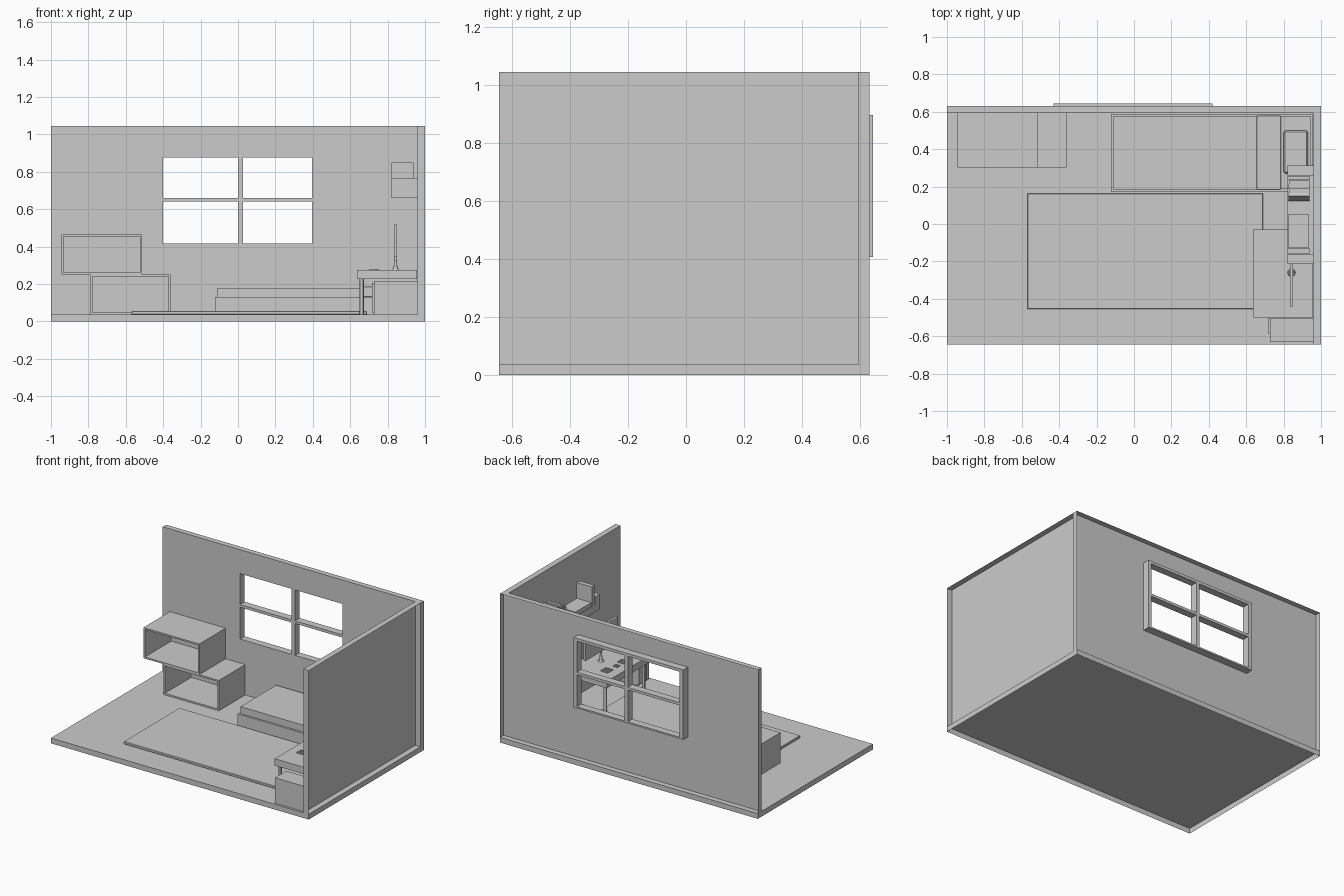
import bpy, bmesh, math
from mathutils import Vector

if "Cube" in bpy.data.objects:
    bpy.data.objects.remove(bpy.data.objects["Cube"])


def finish(name, bm, bevel=0.0, open_side=None):
    bmesh.ops.recalc_face_normals(bm, faces=bm.faces)
    if open_side:   # leave the shell open on the side facing this direction
        d = Vector(open_side)
        far = max(v.co.dot(d) for v in bm.verts)
        gone = [f for f in bm.faces if all(v.co.dot(d) > far - 1e-4 for v in f.verts)]
        bmesh.ops.delete(bm, geom=gone, context='FACES')
    me = bpy.data.meshes.new(name)
    bm.to_mesh(me)
    bm.free()
    ob = bpy.data.objects.new(name, me)
    bpy.context.collection.objects.link(ob)
    if bevel:
        m = ob.modifiers.new("bevel", 'BEVEL')
        m.width = bevel
        m.segments = 1
    return ob


def add_box(bm, x, y, z):
    vs = bmesh.ops.create_cube(bm, size=1)['verts']
    for v in vs:
        v.co = Vector([lo + (c + 0.5) * (hi - lo) for c, (lo, hi) in zip(v.co, (x, y, z))])


def box(name, x, y, z, bevel=0.0, open_side=None):
    bm = bmesh.new()
    add_box(bm, x, y, z)
    return finish(name, bm, bevel, open_side)


def ring(name, xo, zo, xi, zi, y, open_side=None):
    """Rectangular frame with a rectangular opening, extruded along y."""
    bm = bmesh.new()

    def loop(x, z, yy):
        return [bm.verts.new((a, yy, b)) for a, b in
                ((x[0], z[0]), (x[1], z[0]), (x[1], z[1]), (x[0], z[1]))]
    fo, fi, bi, bo = loop(xo, zo, y[0]), loop(xi, zi, y[0]), loop(xi, zi, y[1]), loop(xo, zo, y[1])
    for a, b in ((fo, fi), (fi, bi), (bi, bo), (bo, fo)):
        for i in range(4):
            j = (i + 1) % 4
            bm.faces.new((a[i], a[j], b[j], b[i]))
    return finish(name, bm, 0.0, open_side)


def cone(name, x, y, z0, z1, r0, r1, n=16):
    bm = bmesh.new()
    bmesh.ops.create_cone(bm, cap_ends=True, segments=n, radius1=r0, radius2=r1, depth=z1 - z0)
    bmesh.ops.translate(bm, vec=(x, y, (z0 + z1) / 2), verts=bm.verts)
    ob = finish(name, bm)
    bpy.context.view_layer.objects.active = ob
    ob.select_set(True)
    bpy.ops.object.shade_smooth_by_angle()
    ob.select_set(False)
    return ob


F = 0.037   # floor top

# room shell: each slab is open on its outer side
box("floor", (-1, 1), (-0.645, 0.632), (0, F), open_side=(0, 0, -1))
ring("back_wall", (-1, 1), (F, 1.045), (-0.43, 0.42), (0.407, 0.897), (0.594, 0.632),
     open_side=(0, 1, 0))
box("right_wall", (0.96, 1), (-0.645, 0.594), (F, 1.045), open_side=(1, 0, 0))

# window
ring("window_frame", (-0.43, 0.42), (0.407, 0.897), (-0.4, 0.395), (0.418, 0.877), (0.594, 0.645))
box("window_mullion", (0.0, 0.027), (0.594, 0.645), (0.418, 0.877))
for i, x in enumerate(((-0.4, 0.0), (0.027, 0.395))):
    box(f"window_crossbar_{i}", x, (0.594, 0.645), (0.641, 0.66))

# stacked open cubbies
T = 0.011
for name, x, z in (("lower_cubby", (-0.79, -0.36), (F, 0.25)),
                   ("upper_cubby", (-0.945, -0.512), (0.25, 0.465))):
    ring(name, x, z, (x[0] + T, x[1] - T), (z[0] + T, z[1] - T), (0.302, 0.594))

# rug
box("rug", (-0.57, 0.69), (-0.455, 0.164), (F, 0.055), 0.003)

# bed
box("bed_base", (-0.122, 0.955), (0.17, 0.588), (F, 0.13))
box("mattress", (-0.105, 0.945), (0.187, 0.575), (0.13, 0.175))
box("blanket", (-0.109, 0.66), (0.184, 0.578), (0.13, 0.179))
box("blanket_fold", (0.655, 0.785), (0.182, 0.58), (0.13, 0.187), 0.003)
box("pillow", (0.80, 0.93), (0.27, 0.50), (0.17, 0.205), 0.008)

# desk on two legs, fixed to the wall
box("desk_top", (0.635, 0.957), (-0.50, -0.03), (0.226, 0.274))
for i, y in enumerate((-0.05, -0.478)):
    cone(f"desk_leg_{i}", 0.662, y, F, 0.226, 0.012, 0.012, 12)

# side cabinet with door panel
box("cabinet", (0.728, 0.96), (-0.63, -0.505), (F, 0.215))
box("cabinet_door", (0.717, 0.728), (-0.585, -0.505), (F + 0.01, 0.205))

# monitor
box("monitor_screen", (0.834, 0.85), (-0.44, -0.08), (0.345, 0.517))
cone("monitor_stand", 0.842, -0.26, 0.28, 0.35, 0.011, 0.005)
cone("monitor_foot", 0.842, -0.26, 0.274, 0.283, 0.021, 0.016)

# keyboard keys in three clusters
bm = bmesh.new()
for y0, rows, cols in ((-0.19, 5, 5), (-0.268, 3, 3), (-0.35, 4, 4)):
    for r in range(rows):
        for c in range(cols):
            x, y = 0.70 + r * 0.0115, y0 + c * 0.012
            add_box(bm, (x, x + 0.009), (y, y + 0.0095), (0.273, 0.280))
finish("keyboard_keys", bm)

# wall shelf with raised ends
SX = (0.82, 0.96)
box("shelf_board", SX, (-0.16, 0.258), (0.66, 0.712))
for i, y in enumerate(((-0.215, -0.16), (0.258, 0.312))):
    box(f"shelf_end_{i}", SX, y, (0.66, 0.766))

# books: an upright row, one leaning, one at the far end, one lying flat
for i, (h, d) in enumerate(((0.136, 0.0), (0.125, 0.008), (0.13, 0.003), (0.12, 0.01))):
    y = 0.256 - i * 0.023
    box(f"book_{i}", (0.822 + d, 0.938), (y - 0.022, y), (0.712, 0.712 + h))
lean = box("leaning_book", (-0.055, 0.055), (0, 0.02), (0, 0.12))
lean.location = (0.882, 0.122, 0.712)
lean.rotation_euler = (math.radians(-13), 0, 0)
box("end_book", (0.82, 0.938), (-0.158, -0.127), (0.712, 0.85))
box("flat_book", (0.823, 0.935), (-0.125, 0.05), (0.712, 0.74))
